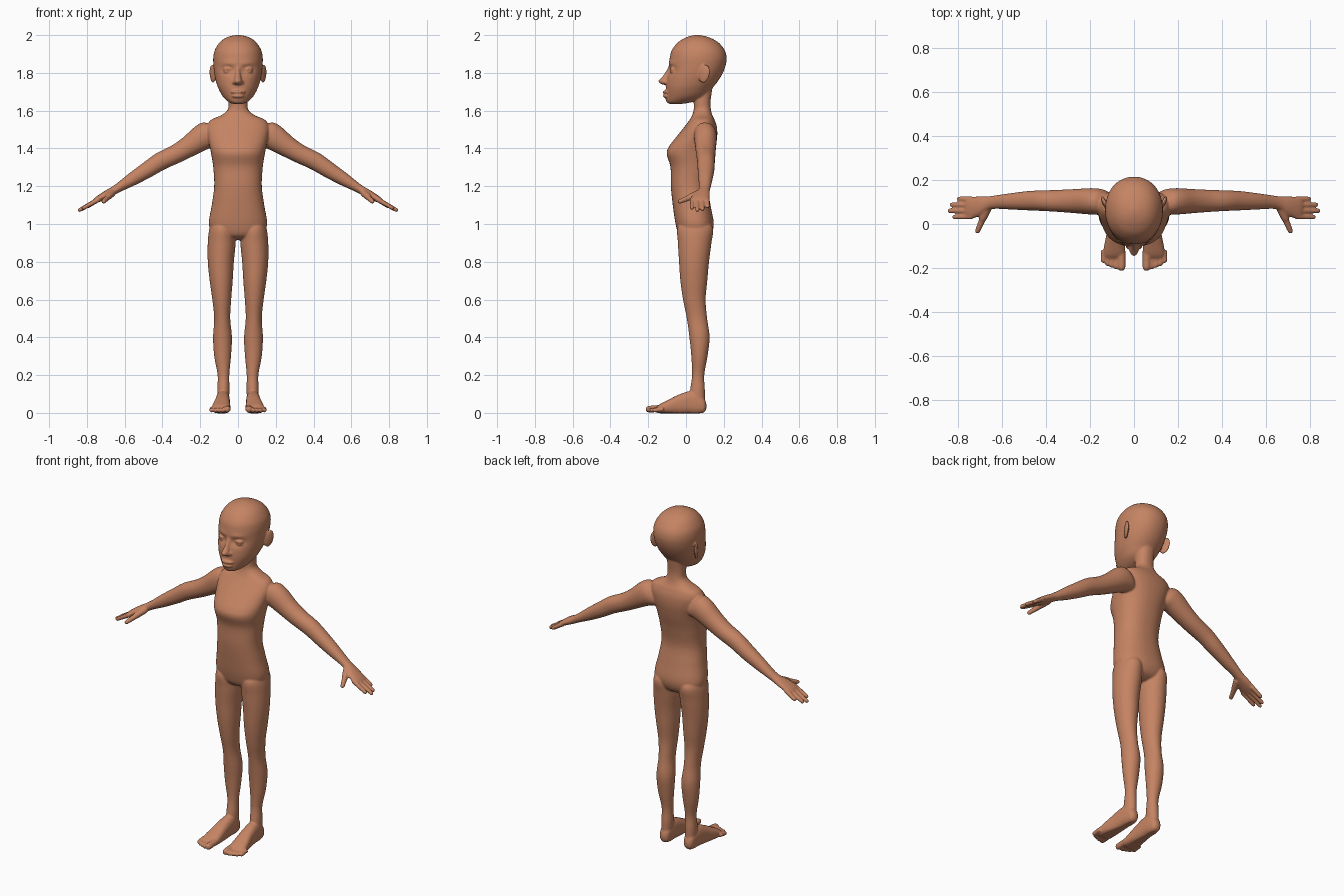
import bpy, bmesh, math
from mathutils import Vector, Matrix

bm = bmesh.new()
X, Y, Z = Vector((1, 0, 0)), Vector((0, 1, 0)), Vector((0, 0, 1))


def spline(rows, sub):
    """Catmull-Rom rows so few sections give a smooth loft."""
    out = []
    for i in range(len(rows) - 1):
        p = [rows[max(0, min(len(rows) - 1, i + k))] for k in (-1, 0, 1, 2)]
        for s in range(sub):
            t = s / sub
            out.append([0.5 * (2 * b + (c - a) * t + (2 * a - 5 * b + 4 * c - d) * t * t
                               + (3 * b - a - 3 * c + d) * t ** 3) for a, b, c, d in zip(*p)])
    return out + [list(rows[-1])]


def loft(rows, a, b, power=2.0, segs=32, sub=5):
    """Closed skin through superellipses (x, y, z, radius along a, radius along b)."""
    rings = []
    for x, y, z, ra, rb in spline(rows, sub):
        ring = []
        for k in range(segs):
            t = 2 * math.pi * k / segs
            c, s = math.cos(t), math.sin(t)
            u = math.copysign(abs(c) ** (2 / power), c) * max(ra, 0.001)
            v = math.copysign(abs(s) ** (2 / power), s) * max(rb, 0.001)
            ring.append(bm.verts.new(Vector((x, y, z)) + a * u + b * v))
        rings.append(ring)
    for r, q in zip(rings, rings[1:]):
        for k in range(segs):
            n = (k + 1) % segs
            bm.faces.new((r[k], r[n], q[n], q[k]))
    bm.faces.new(rings[0][::-1])
    bm.faces.new(rings[-1])
    return [v for r in rings for v in r]


def upright(rows, sx=None, **kw):
    """Vertical loft from (z, left x, right x, front y, back y)."""
    s = sx or 1
    return loft([(s * (l + r) / 2, (f + k) / 2, z, (r - l) / 2, (k - f) / 2)
                 for z, l, r, f, k in rows], X, Y, **kw)


def digit(p, q, r0, r1):
    """Round-ended finger or toe from p to q."""
    p, q = Vector(p), Vector(q)
    d = (q - p).normalized()
    a = d.cross(Z).normalized()
    length = (q - p).length
    rows = []
    for t, r in ((0, r0), (0.5, (r0 + r1) / 2), (1 - r1 / length, r1),
                 (1 - 0.3 * r1 / length, r1 * 0.72), (1, r1 * 0.1)):
        rows.append((*(p + (q - p) * t), r, r))
    loft(rows, a, d.cross(a), segs=16, sub=4)


def ball(loc, size, tilt=0, turn=0):
    m = (Matrix.Translation(loc) @ Matrix.Rotation(turn, 4, 'Z')
         @ Matrix.Rotation(tilt, 4, 'X') @ Matrix.Diagonal((*size, 1)))
    bmesh.ops.create_uvsphere(bm, u_segments=24, v_segments=16, radius=1, matrix=m)


# torso and neck
upright([(z, -w, w, f, k) for z, w, f, k in (
    (0.915, 0.05, 0.01, 0.09), (0.94, 0.125, -0.035, 0.13), (1.0, 0.154, -0.055, 0.147),
    (1.1, 0.139, -0.07, 0.13), (1.2, 0.126, -0.08, 0.115), (1.3, 0.131, -0.082, 0.13),
    (1.37, 0.142, -0.102, 0.148), (1.41, 0.15, -0.09, 0.157), (1.46, 0.16, -0.052, 0.165),
    (1.51, 0.165, -0.012, 0.164), (1.55, 0.145, 0.018, 0.152), (1.575, 0.09, 0.032, 0.14),
    (1.605, 0.055, 0.041, 0.132), (1.65, 0.05, 0.04, 0.13), (1.72, 0.052, 0.03, 0.14))],
    power=2.3, segs=48)

# head
head = upright([(z, -w, w, f, k) for z, w, f, k in (
    (1.635, 0.022, -0.085, -0.03), (1.645, 0.048, -0.1, 0.03), (1.675, 0.08, -0.104, 0.1),
    (1.72, 0.105, -0.106, 0.14), (1.76, 0.118, -0.103, 0.172), (1.80, 0.126, -0.096, 0.195),
    (1.84, 0.13, -0.09, 0.21), (1.88, 0.131, -0.086, 0.215), (1.92, 0.123, -0.075, 0.205),
    (1.96, 0.098, -0.045, 0.173), (1.985, 0.066, -0.005, 0.13), (1.997, 0.03, 0.03, 0.09),
    (2.001, 0.004, 0.055, 0.065))], power=2.1, segs=72, sub=7)
# push in eye sockets, pull out brow and chin
for v in head:
    if v.co.y < 0:
        for x, z, rx, rz, dy in ((0.052, 1.815, 0.03, 0.02, 0.018),
                                 (0.05, 1.85, 0.04, 0.014, -0.006),
                                 (0.0, 1.66, 0.03, 0.015, -0.004)):
            g = math.exp(-((abs(v.co.x) - x) / rx) ** 2 - ((v.co.z - z) / rz) ** 2)
            v.co.y += dy * g
# nose and lips
loft([(0, -0.075, 1.84, 0.012, 0.014), (0, -0.087, 1.81, 0.012, 0.018),
      (0, -0.1, 1.78, 0.016, 0.026), (0, -0.112, 1.758, 0.021, 0.034),
      (0, -0.11, 1.742, 0.018, 0.024), (0, -0.1, 1.736, 0.006, 0.008)], X, Y)
ball((0, -0.098, 1.699), (0.04, 0.026, 0.010))
ball((0, -0.097, 1.677), (0.035, 0.026, 0.011))

UP = Vector((0.5, 0, 0.866))
for s in (1, -1):
    # eyelids, nostril wings, ears
    ball((s * 0.053, -0.064, 1.82), (0.027, 0.022, 0.010))
    ball((s * 0.053, -0.064, 1.806), (0.025, 0.020, 0.008))
    ball((s * 0.02, -0.103, 1.75), (0.011, 0.017, 0.011))
    ball((s * 0.135, 0.097, 1.795), (0.010, 0.031, 0.05), -0.25, -0.4 * s)

    # leg
    upright([(z, l, r, f, k) for z, l, r, f, k in (
        (1.03, 0.05, 0.12, 0.0, 0.10), (0.98, 0.02, 0.15, -0.045, 0.143),
        (0.9, 0.013, 0.16, -0.043, 0.135), (0.8, 0.022, 0.16, -0.037, 0.122),
        (0.7, 0.028, 0.15, -0.03, 0.113), (0.6, 0.036, 0.136, -0.016, 0.104),
        (0.5, 0.041, 0.126, 0.004, 0.112), (0.4, 0.032, 0.132, 0.018, 0.125),
        (0.3, 0.037, 0.126, 0.028, 0.114), (0.2, 0.046, 0.108, 0.032, 0.097),
        (0.12, 0.045, 0.11, 0.022, 0.1), (0.05, 0.05, 0.108, 0.02, 0.1))], s)

    # foot with a flat sole
    for v in loft([(s * x, y, z, w, h) for x, y, z, w, h in (
            (0.079, 0.108, 0.035, 0.01, 0.012), (0.079, 0.095, 0.04, 0.027, 0.038),
            (0.079, 0.06, 0.05, 0.034, 0.056), (0.08, 0.02, 0.055, 0.037, 0.06),
            (0.083, -0.04, 0.044, 0.041, 0.052), (0.088, -0.1, 0.03, 0.048, 0.036),
            (0.09, -0.14, 0.021, 0.049, 0.024), (0.09, -0.16, 0.016, 0.04, 0.012))],
            X, Z, power=2.5):
        v.co.z = max(v.co.z, -0.002)
    for i, y in enumerate((-0.214, -0.207, -0.2, -0.192, -0.178)):
        r = 0.018 if i == 0 else 0.0125
        x = 0.057 if i == 0 else 0.061 + 0.0195 * i
        digit((s * x, -0.12, r + 0.008), (s * x, y, r), r, r)

    # arm
    loft([(s * x, y, z, w, h) for x, y, z, w, h in (
        (0.10, 0.095, 1.475, 0.03, 0.04), (0.14, 0.1, 1.475, 0.055, 0.072),
        (0.19, 0.103, 1.458, 0.06, 0.069), (0.265, 0.104, 1.408, 0.055, 0.056),
        (0.33, 0.105, 1.37, 0.051, 0.05), (0.41, 0.106, 1.332, 0.047, 0.048),
        (0.48, 0.106, 1.287, 0.044, 0.043), (0.56, 0.103, 1.237, 0.037, 0.035),
        (0.625, 0.1, 1.197, 0.031, 0.025), (0.66, 0.095, 1.176, 0.031, 0.022),
        (0.70, 0.082, 1.154, 0.044, 0.021), (0.745, 0.073, 1.129, 0.05, 0.016),
        (0.765, 0.073, 1.118, 0.042, 0.01))], Y, Vector((s * UP.x, 0, UP.z)), power=2.1)
    # fingers and thumb
    for y0, y1, x, z in ((0.112, 0.115, 0.805, 1.087), (0.086, 0.088, 0.838, 1.073),
                         (0.06, 0.06, 0.848, 1.069), (0.034, 0.031, 0.826, 1.08)):
        digit((s * 0.735, y0, 1.132), (s * x, y1, z), 0.0135, 0.0105)
    digit((s * 0.665, 0.075, 1.165), (s * 0.695, 0.01, 1.137), 0.02, 0.017)
    digit((s * 0.688, 0.025, 1.142), (s * 0.716, -0.043, 1.115), 0.0155, 0.0115)

bmesh.ops.recalc_face_normals(bm, faces=bm.faces)
mesh = bpy.data.meshes.new("figure")
bm.to_mesh(mesh)
bm.free()
body = bpy.data.objects.new("figure", mesh)
bpy.context.collection.objects.link(body)

skin = bpy.data.materials.new("warm brown")
skin.diffuse_color = (0.56, 0.23, 0.125, 1)
mesh.materials.append(skin)

# fuse the parts into one skin and soften the joins
fuse = body.modifiers.new("fuse", 'REMESH')
fuse.mode = 'VOXEL'
fuse.voxel_size = 0.005
fuse.use_smooth_shade = True
soft = body.modifiers.new("soften", 'SMOOTH')
soft.factor = 0.5
soft.iterations = 5
